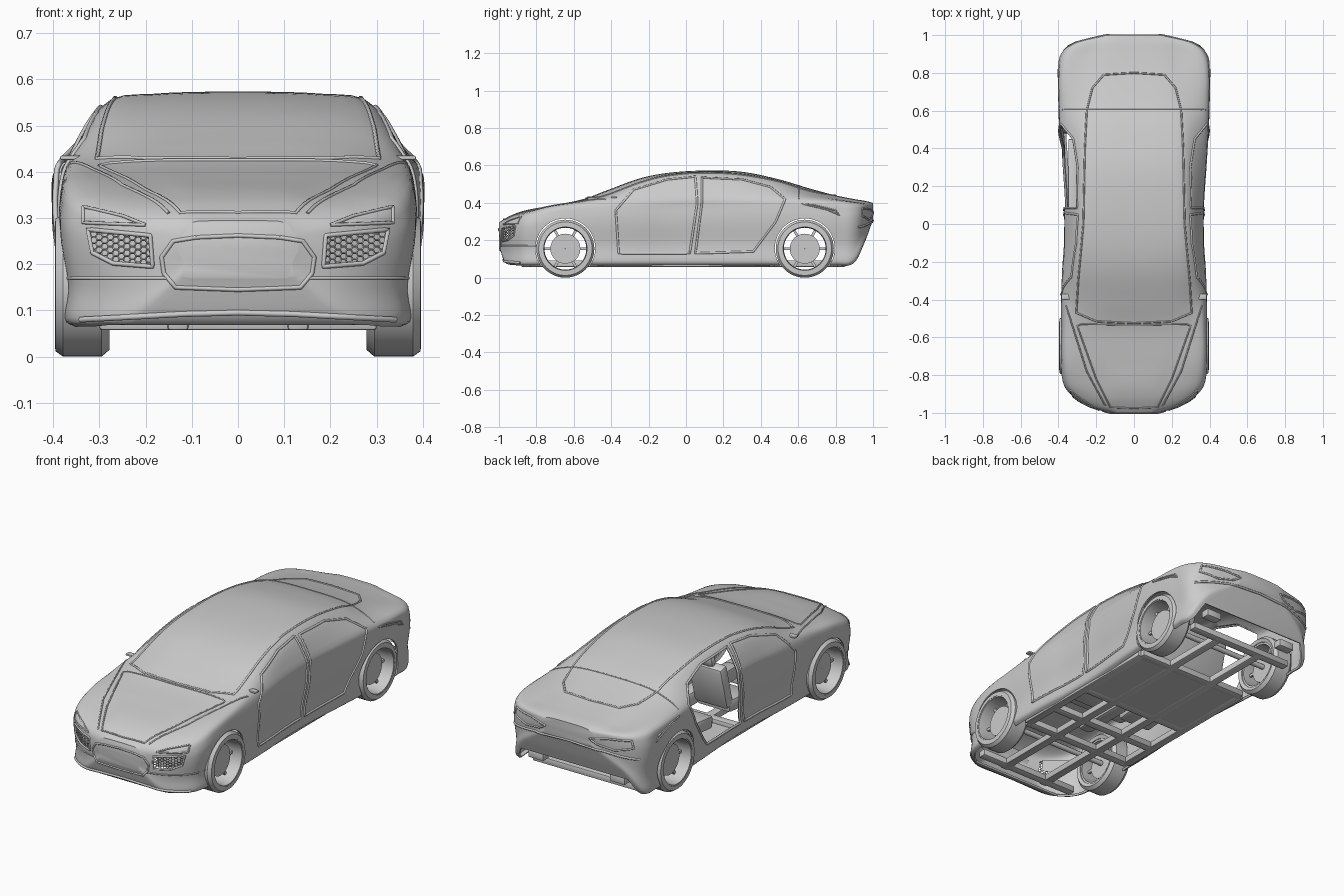
import bpy, bmesh, math
from mathutils import Vector, Matrix
from mathutils.bvhtree import BVHTree

if "Cube" in bpy.data.objects:
    bpy.data.objects.remove(bpy.data.objects["Cube"])

grey = bpy.data.materials.new("plain grey")
grey.diffuse_color = (0.6, 0.6, 0.6, 1)
grey.use_nodes = True
grey.node_tree.nodes["Principled BSDF"].inputs["Base Color"].default_value = grey.diffuse_color

def finish(name, bm):
    bmesh.ops.recalc_face_normals(bm, faces=bm.faces)
    me = bpy.data.meshes.new(name)
    bm.to_mesh(me)
    ob = bpy.data.objects.new(name, me)
    bpy.context.collection.objects.link(ob)
    me.materials.append(grey)
    return ob

def apply_mods(ob):
    bpy.context.view_layer.objects.active = ob
    for m in list(ob.modifiers):
        bpy.ops.object.modifier_apply(modifier=m.name)

def boxes(name, items, bevel=0.006):
    # items: (centre, size, x-rotation)
    bm = bmesh.new()
    for c, s, r in items:
        m = Matrix.Translation(c) @ Matrix.Rotation(r, 4, 'X') @ Matrix.Diagonal((*s, 1))
        bmesh.ops.create_cube(bm, size=1, matrix=m)
    ob = finish(name, bm)
    if bevel:
        b = ob.modifiers.new("bevel", 'BEVEL')
        b.width, b.segments = bevel, 2
        apply_mods(ob)
    return ob

def prism(pts, axis, a, b):
    bm = bmesh.new()
    f = (lambda p, d: (d, p[0], p[1])) if axis == 'x' else (lambda p, d: (p[0], d, p[1]))
    lo = [bm.verts.new(f(p, a)) for p in pts]
    hi = [bm.verts.new(f(p, b)) for p in pts]
    bm.faces.new(lo)
    bm.faces.new(hi)
    for i in range(len(pts)):
        j = (i + 1) % len(pts)
        bm.faces.new((lo[i], lo[j], hi[j], hi[i]))
    ob = finish("cutter", bm)
    ob.hide_render = True
    return ob

def hermite(ts, vs, t):
    i = max(k for k in range(len(ts) - 1) if ts[k] <= t + 1e-9)
    def slope(k):
        a, b = max(k - 1, 0), min(k + 1, len(ts) - 1)
        return (vs[b] - vs[a]) / (ts[b] - ts[a])
    h = ts[i + 1] - ts[i]
    u = (t - ts[i]) / h
    return ((2*u**3 - 3*u*u + 1) * vs[i] + (u**3 - 2*u*u + u) * h * slope(i)
            + (3*u*u - 2*u**3) * vs[i + 1] + (u**3 - u*u) * h * slope(i + 1))

# Body stations: y, half width, sill z, belt x, belt z, roof edge x, roof edge z, centre z
ST = [(-1, .13, .17, .12, .27, .10, .29, .295), (-.97, .23, .085, .21, .29, .13, .31, .315),
      (-.92, .315, .068, .285, .315, .15, .335, .34), (-.85, .37, .065, .33, .345, .17, .355, .362),
      (-.72, .385, .065, .355, .38, .21, .383, .386), (-.55, .385, .065, .365, .40, .29, .412, .42),
      (-.42, .385, .065, .365, .415, .31, .44, .468), (-.25, .38, .065, .365, .425, .305, .50, .53),
      (-.1, .37, .065, .36, .43, .295, .535, .56), (.1, .37, .065, .36, .435, .285, .55, .573),
      (.3, .383, .065, .368, .435, .28, .54, .566), (.5, .395, .065, .377, .43, .275, .505, .525),
      (.65, .40, .065, .38, .42, .26, .46, .48), (.8, .40, .065, .38, .41, .25, .425, .44),
      (.9, .385, .08, .355, .40, .24, .405, .42), (.96, .31, .2, .29, .39, .2, .40, .41),
      (1, .15, .31, .14, .385, .12, .395, .40)]
COLS = list(zip(*ST))

def section(y, n=30):
    w, zs, xb, zb, xr, zr, zt = (hermite(COLS[0], c, y) for c in COLS[1:])
    h = zb - zs
    p = [(w - .03, zs), (w - .008, zs + .06*h), (w - .014, zs + .3*h), (w, zs + .62*h),
         (w - .002, zs + .85*h), (xb, zb), (xr, zr), (.62*xr, zr + .82*(zt - zr)), (0, zt),
         (-.62*xr, zr + .82*(zt - zr))]
    k = list(range(10))
    half = [(hermite(k, [q[0] for q in p], 8*i/n), hermite(k, [q[1] for q in p], 8*i/n)) for i in range(n + 1)]
    return [(x, y, z) for x, z in half] + [(-x, y, z) for x, z in half[-2::-1]]

# Body shell
bm = bmesh.new()
N = 110
ys = [-math.cos(math.pi * i / N) for i in range(N + 1)]
rows = [[bm.verts.new(c) for c in section(y)] for y in ys]
for i in range(N):
    a, b = rows[i], rows[i + 1]
    for j in range(len(a) - 1):
        bm.faces.new((a[j], a[j + 1], b[j + 1], b[j]))
    if ys[i] > .935 or ys[i + 1] < -.93:          # closed bumper undersides
        bm.faces.new((a[-1], a[0], b[0], b[-1]))
bm.faces.new(rows[0])
bm.faces.new(rows[-1])
bmesh.ops.recalc_face_normals(bm, faces=bm.faces)
TREE = BVHTree.FromBMesh(bm)
body = finish("body_shell", bm)
s = body.modifiers.new("thickness", 'SOLIDIFY')
s.thickness, s.offset = .01, -1

def hit(view, p, s=1):
    o, d = {'side': ((s, p[0], p[1]), (-s, 0, 0)), 'top': ((s * p[0], p[1], 2), (0, 0, -1)),
            'front': ((s * p[0], -2, p[1]), (0, 1, 0)), 'rear': ((s * p[0], 2, p[1]), (0, -1, 0))}[view]
    return TREE.ray_cast(Vector(o), Vector(d))[0]

# Openings: wheel arches, missing rear left door, headlights
WHEELS = (-.645, .635)
front_door = [(-.36, .13), (-.375, .36), (-.28, .47), (-.1, .525), (.05, .54), (.06, .4), (.02, .13)]
rear_door = [(.05, .13), (.085, .4), (.085, .535), (.3, .525), (.45, .485), (.53, .42), (.48, .3), (.36, .14)]
lamp = [(.325, .275), (.19, .262), (.185, .195), (.27, .202), (.315, .225)]
cutters = [prism(rear_door, 'x', -.6, -.2)]
for s in (-1, 1):
    cutters.append(prism([(s*x, z) for x, z in lamp], 'y', -1.1, -.75))
    for y in WHEELS:
        ring = [(y + .16*math.cos(a*math.tau/48), .157 + .16*math.sin(a*math.tau/48)) for a in range(48)]
        cutters.append(prism(ring, 'x', s*.22, s*.6))
for c in cutters:
    m = body.modifiers.new("cut", 'BOOLEAN')
    m.operation, m.solver, m.object = 'DIFFERENCE', 'EXACT', c
apply_mods(body)
for c in cutters:
    bpy.data.objects.remove(c)

def tube(name, paths, r=.004):
    cu = bpy.data.curves.new(name, 'CURVE')
    cu.dimensions, cu.bevel_depth, cu.bevel_resolution = '3D', r, 1
    cu.use_fill_caps = True
    for pts, closed in paths:
        sp = cu.splines.new('POLY')
        sp.points.add(len(pts) - 1)
        for q, p in zip(sp.points, pts):
            q.co = (*p, 1)
        sp.use_cyclic_u = closed
    ob = bpy.data.objects.new(name, cu)
    bpy.context.collection.objects.link(ob)
    cu.materials.append(grey)

def seam(name, view, pts, closed=False, r=.004, sides=(1, -1)):
    paths = []
    for s in sides:
        ends = pts + pts[:1] if closed else pts
        fine = [Vector(a).lerp(Vector(b), k / 16) for a, b in zip(ends, ends[1:]) for k in range(16)]
        if not closed:
            fine.append(Vector(ends[-1]))
        hits = [h for h in (hit(view, p, s) for p in fine) if h]
        if len(hits) > 1:
            paths.append((hits, closed))
    tube(name, paths, r)

# Panel edges and creases
seam("front_door_frame", 'side', front_door, True, .006)
seam("rear_door_frame", 'side', rear_door, True, .006)
seam("quarter_slot", 'side', [(.62, .395), (.75, .365), (.82, .335), (.8, .36), (.68, .39)], True)
seam("hood_edge", 'top', [(0, -.975), (.125, -.97), (.2, -.82), (.30, -.54), (.28, -.53), (0, -.535)])
seam("windshield_edge", 'top', [(0, -.525), (.2, -.515), (.305, -.47), (.295, -.3), (.268, 0), (.26, .4), (.25, .6), (.22, .72), (.16, .79), (0, .8)], r=.005)
seam("fender_edge", 'top', [(.15, -.965), (.25, -.78), (.36, -.43)])
seam("rear_panel_seam", 'top', [(0, .605), (.38, .605)], r=.003)
seam("grille_frame", 'front', [(.09, .258), (.14, .25), (.165, .215), (.16, .18), (.135, .15), (0, .145)], r=.005)
seam("grille_top", 'front', [(0, .262), (.09, .258)], r=.005)
seam("headlight_frame", 'front', lamp, True, .005)
seam("headlight_brow", 'front', [(.2, .285), (.25, .305), (.335, .325), (.335, .29), (.2, .285)])
seam("bumper_crease", 'front', [(.15, .17), (.37, .17)])
seam("bumper_lip", 'front', [(0, .095), (.12, .092), (.34, .08)], r=.007)
seam("tail_light_frame", 'rear', [(.13, .35), (.22, .365), (.34, .37), (.35, .33), (.26, .31), (.17, .325)], True, .005)
seam("rear_bumper_crease", 'rear', [(0, .305), (.2, .295), (.37, .27)], r=.006)
boxes("exhaust_surrounds", [((s*.24, .9, .13), (.09, .05, .04), 0) for s in (1, -1)])

# Headlights: honeycomb over a recessed backing plate
def inside(x, z):
    c = [(b[0]-a[0])*(z-a[1]) - (b[1]-a[1])*(x-a[0]) for a, b in zip(lamp, lamp[1:] + lamp[:1])]
    return all(v > 0 for v in c) or all(v < 0 for v in c)
R = .008
for s, side in ((1, "right"), (-1, "left")):
    bm = bmesh.new()
    for i in range(14):
        for j in range(8):
            x, z = .18 + i*1.5*R, .19 + (j + .5*(i % 2))*R*math.sqrt(3)
            if inside(x, z):
                ring = [hit('front', (x + R*math.cos(k*math.pi/3), z + R*math.sin(k*math.pi/3)), s) for k in range(6)]
                bm.faces.new([bm.verts.new(p + Vector((0, .006, 0))) for p in ring])
    bmesh.ops.remove_doubles(bm, verts=bm.verts, dist=.001)
    ob = finish(side + "_headlight_mesh", bm)
    w = ob.modifiers.new("wire", 'WIREFRAME')
    w.thickness = .004
    apply_mods(ob)
    bm = bmesh.new()
    bm.faces.new([bm.verts.new(hit('front', p, s) + Vector((0, .03, 0))) for p in lamp])
    finish(side + "_headlight_back", bm)

# Wheels: tyre, rim barrel, flat hub disc and slim spokes behind it
def lathe(bm, prof, n=48):
    rings = [[bm.verts.new((x, r*math.cos(a*math.tau/n), r*math.sin(a*math.tau/n))) for x, r in prof] for a in range(n)]
    for a in range(n):
        p, q = rings[a], rings[(a + 1) % n]
        for k in range(len(prof)):
            l = (k + 1) % len(prof)
            bm.faces.new((p[k], p[l], q[l], q[k]))
for yn, y in zip(("front", "rear"), WHEELS):
    for s, side in ((1, "right"), (-1, "left")):
        bm = bmesh.new()
        lathe(bm, [(.285, .122), (.278, .14), (.295, .155), (.378, .155), (.395, .143), (.396, .122)])
        lathe(bm, [(.29, .112), (.29, .122), (.394, .122), (.394, .116), (.36, .112)])
        lathe(bm, [(.325, .001), (.325, .08), (.35, .08), (.35, .001)])
        for k in range(6):
            m = Matrix.Rotation((k + .5)*math.tau/6, 4, 'X') @ Matrix.Translation((.335, 0, .09)) @ Matrix.Diagonal((.012, .014, .05, 1))
            bmesh.ops.create_cube(bm, size=1, matrix=m)
        bmesh.ops.transform(bm, matrix=Matrix.Translation((0, y, .155)) @ Matrix.Diagonal((s, 1, 1, 1)), verts=bm.verts)
        finish(f"{yn}_{side}_wheel", bm)
    tube(yn + "_axle", [([(-.33, y, .155), (.33, y, .155)], False)], .014)

# Underbody frame and floor
frame = [((s*x, y, .075), (.045, l, .035), 0) for s in (1, -1) for x, y, l in ((.325, 0, .9), (.13, -.02, 1.72))]
frame += [((0, y, .075), (w, .045, .035), 0) for y, w in ((-.85, .6), (-.45, .66), (-.25, .66), (0, .66), (.45, .66), (.83, .62))]
boxes("chassis_frame", frame)
boxes("floor_plate", [((0, .22, .065), (.62, .44, .012), 0)], 0)

# Mirrors
boxes("side_mirrors", [((s*.36, -.385, .43), (.05, .03, .01), 0) for s in (1, -1)], .004)

# Interior
def seat(name, x, y, w):
    boxes(name, [((x, y, .16), (w, .2, .07), .1), ((x, y + .12, .28), (w, .06, .24), -.25),
                 ((x, y + .16, .42), (min(w, .1), .04, .06), -.25)], .018)
seat("right_front_seat", .16, -.1, .2)
seat("left_front_seat", -.16, -.1, .2)
seat("rear_bench", 0, .25, .54)
boxes("dashboard", [((0, -.4, .34), (.62, .14, .09), 0), ((0, -.15, .15), (.08, .5, .08), 0)], .02)
wheel = [(-.16 + .06*math.cos(a*math.tau/24), -.3 + .02*math.sin(a*math.tau/24), .36 + .055*math.sin(a*math.tau/24)) for a in range(24)]
tube("steering_wheel", [(wheel, True)], .006)

# Smooth shading with sharp edges kept
bpy.ops.object.select_all(action='DESELECT')
for ob in bpy.context.scene.objects:
    if ob.type == 'MESH':
        ob.select_set(True)
        bpy.context.view_layer.objects.active = ob
bpy.ops.object.shade_smooth_by_angle(angle=math.radians(35))
